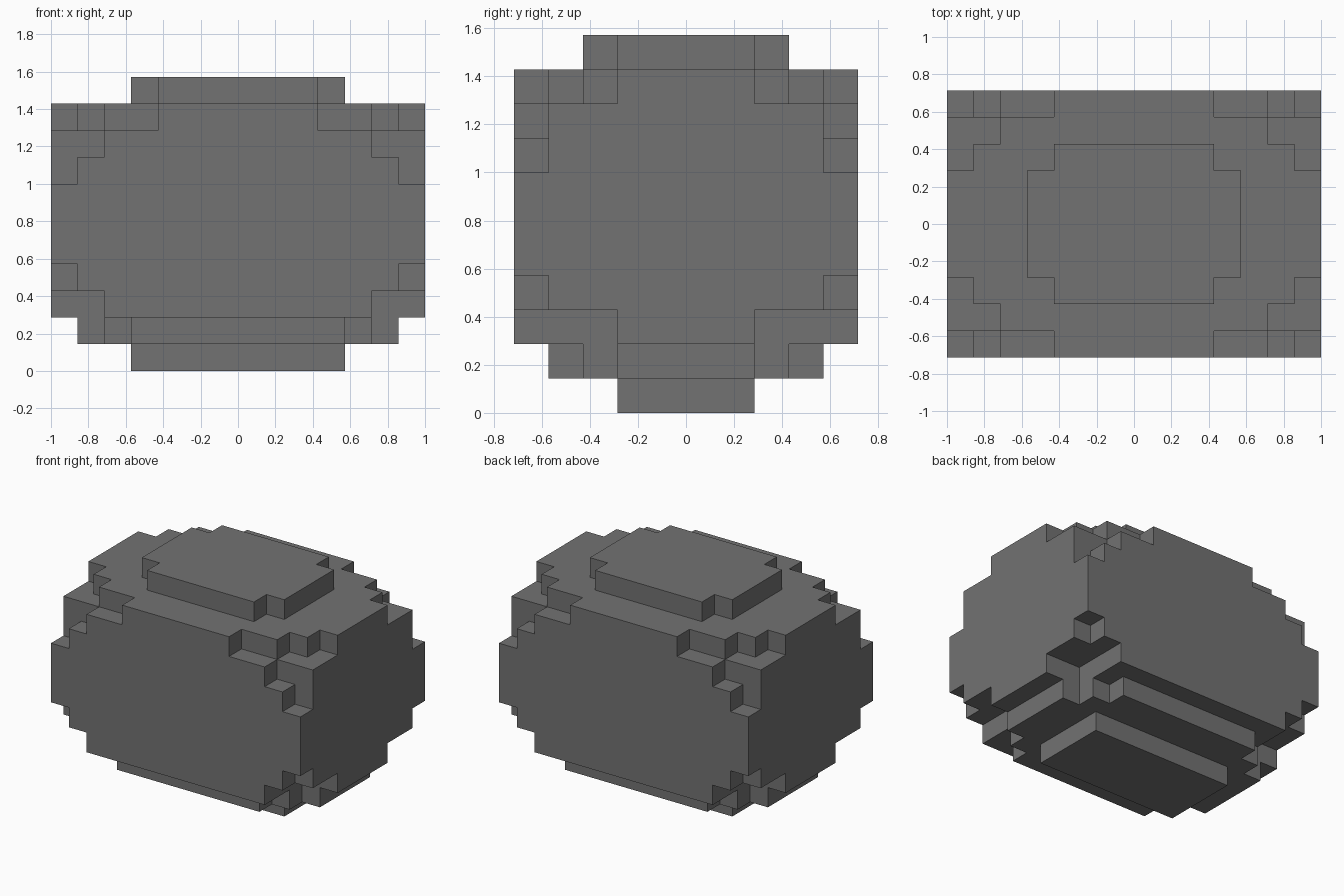
import bpy
import bmesh
from mathutils import Vector

cube = bpy.data.objects.get("Cube")
if cube:
    bpy.data.objects.remove(cube, do_unlink=True)

U = 1 / 7  # edge length of one block

# One flat grey for the whole block
grey = bpy.data.materials.new("stone grey")
grey.use_nodes = True
COLOUR = (0.17, 0.17, 0.17, 1)
grey.diffuse_color = COLOUR
bsdf = next(n for n in grey.node_tree.nodes if n.type == "BSDF_PRINCIPLED")
bsdf.inputs["Base Color"].default_value = COLOUR
bsdf.inputs["Roughness"].default_value = 0.9

# Stepped footprint of each layer, bottom to top, as overlapping
# centred rectangles given by (half width, half depth) in blocks
FULL = [(7, 5)]
LAYERS = [
    [(4, 2)],
    [(6, 2), (5, 3), (4, 4)],
    [(7, 2), (5, 5)],
    [(7, 4), (6, 5)],
    FULL, FULL, FULL,
    [(7, 4), (6, 5)],
    [(7, 4), (5, 5)],
    [(7, 2), (6, 3), (5, 4), (3, 5)],
    [(4, 2), (3, 3)],
]

# Fill the block grid
blocks = {(x, y, z)
          for z, rects in enumerate(LAYERS)
          for w, d in rects
          for x in range(-w, w)
          for y in range(-d, d)}

# Skin the blocks: one quad wherever a block meets empty space
bm = bmesh.new()
corners = {}


def corner(p):
    key = tuple(round(c) for c in p)
    if key not in corners:
        corners[key] = bm.verts.new(Vector(key) * U)
    return corners[key]


for block in blocks:
    for axis in range(3):
        for side in (0, 1):
            step = Vector((0, 0, 0))
            step[axis] = 2 * side - 1
            if tuple(round(c) for c in Vector(block) + step) in blocks:
                continue
            a, b = Vector((0, 0, 0)), Vector((0, 0, 0))
            a[(axis + 1) % 3] = 1
            b[(axis + 2) % 3] = 1
            o = Vector(block)
            o[axis] += side
            quad = [o, o + a, o + a + b, o + b]
            if side == 0:
                quad.reverse()
            bm.faces.new([corner(p) for p in quad])

mesh = bpy.data.meshes.new("stepped_block")
bm.to_mesh(mesh)
bm.free()
mesh.materials.append(grey)
body = bpy.data.objects.new("stepped_block", mesh)
bpy.context.collection.objects.link(body)
